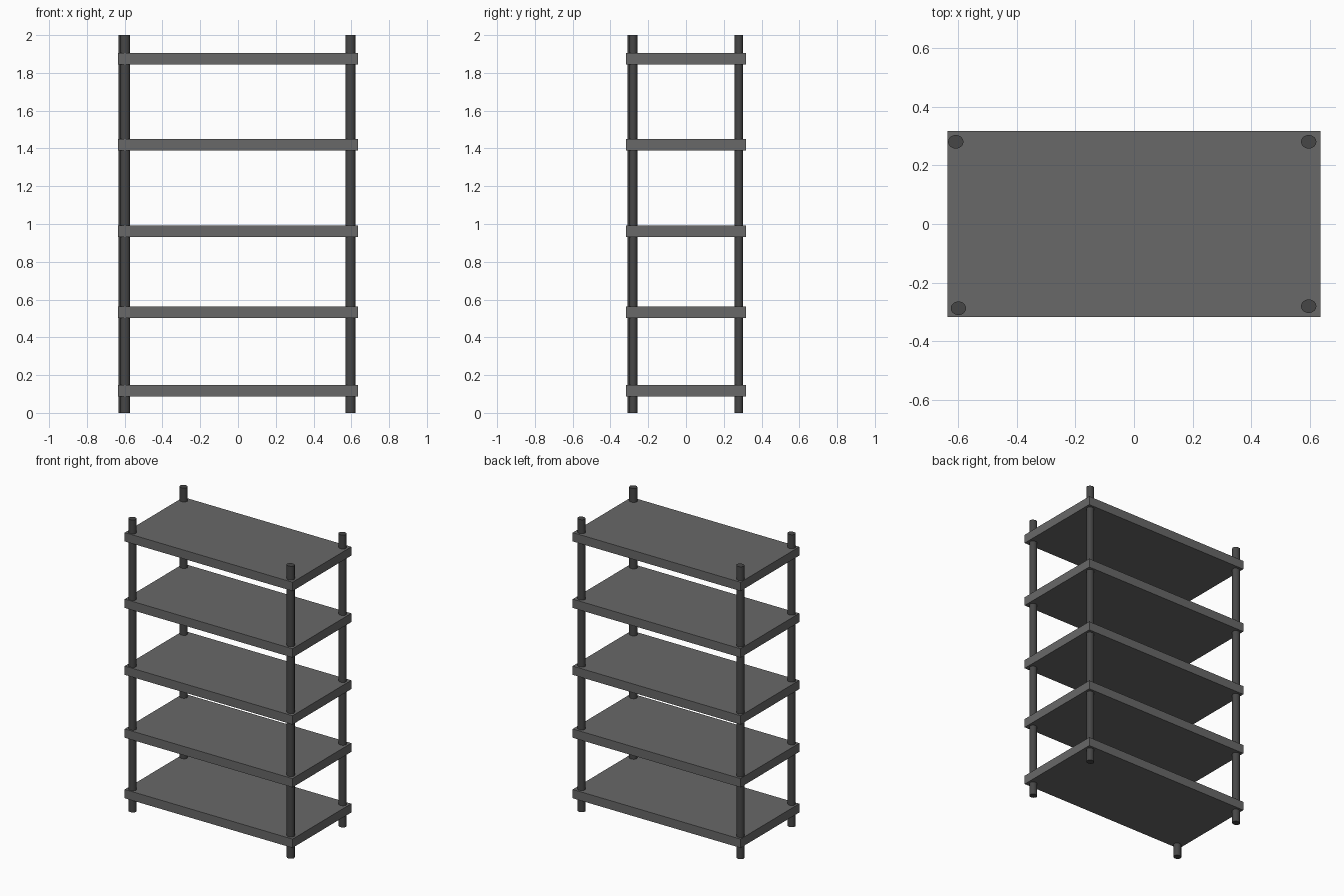
import bpy

# Remove the default cube
cube = bpy.data.objects.get("Cube")
if cube:
    bpy.data.objects.remove(cube, do_unlink=True)


def make_material(name, grey):
    mat = bpy.data.materials.new(name)
    mat.use_nodes = True
    colour = (grey, grey, grey, 1)
    mat.diffuse_color = colour
    mat.node_tree.nodes["Principled BSDF"].inputs["Base Color"].default_value = colour
    return mat


def finish(name, scale, mat):
    obj = bpy.context.object
    obj.name = name
    obj.scale = scale
    bpy.ops.object.transform_apply(location=False, rotation=False, scale=True)
    obj.data.materials.append(mat)
    return obj


shelf_grey = make_material("shelf grey", 0.14)
pole_grey = make_material("dark pole grey", 0.062)

# Five flat shelf boards, bottom to top
shelf_size = (1.27, 0.635, 0.06)
for i, z in enumerate((0.118, 0.532, 0.962, 1.42, 1.875)):
    bpy.ops.mesh.primitive_cube_add(size=1, location=(0, 0, z))
    finish(f"shelf_{i + 1}", shelf_size, shelf_grey)

# Four slightly oval corner poles through all shelves
poles = {
    "front_right_pole": (-0.598, -0.287),
    "front_left_pole": (0.595, -0.28),
    "back_right_pole": (-0.607, 0.28),
    "back_left_pole": (0.595, 0.28),
}
for name, (x, y) in poles.items():
    bpy.ops.mesh.primitive_cylinder_add(vertices=32, radius=1, depth=2, location=(x, y, 1))
    finish(name, (0.026, 0.023, 1), pole_grey)
    bpy.ops.object.shade_smooth_by_angle()
